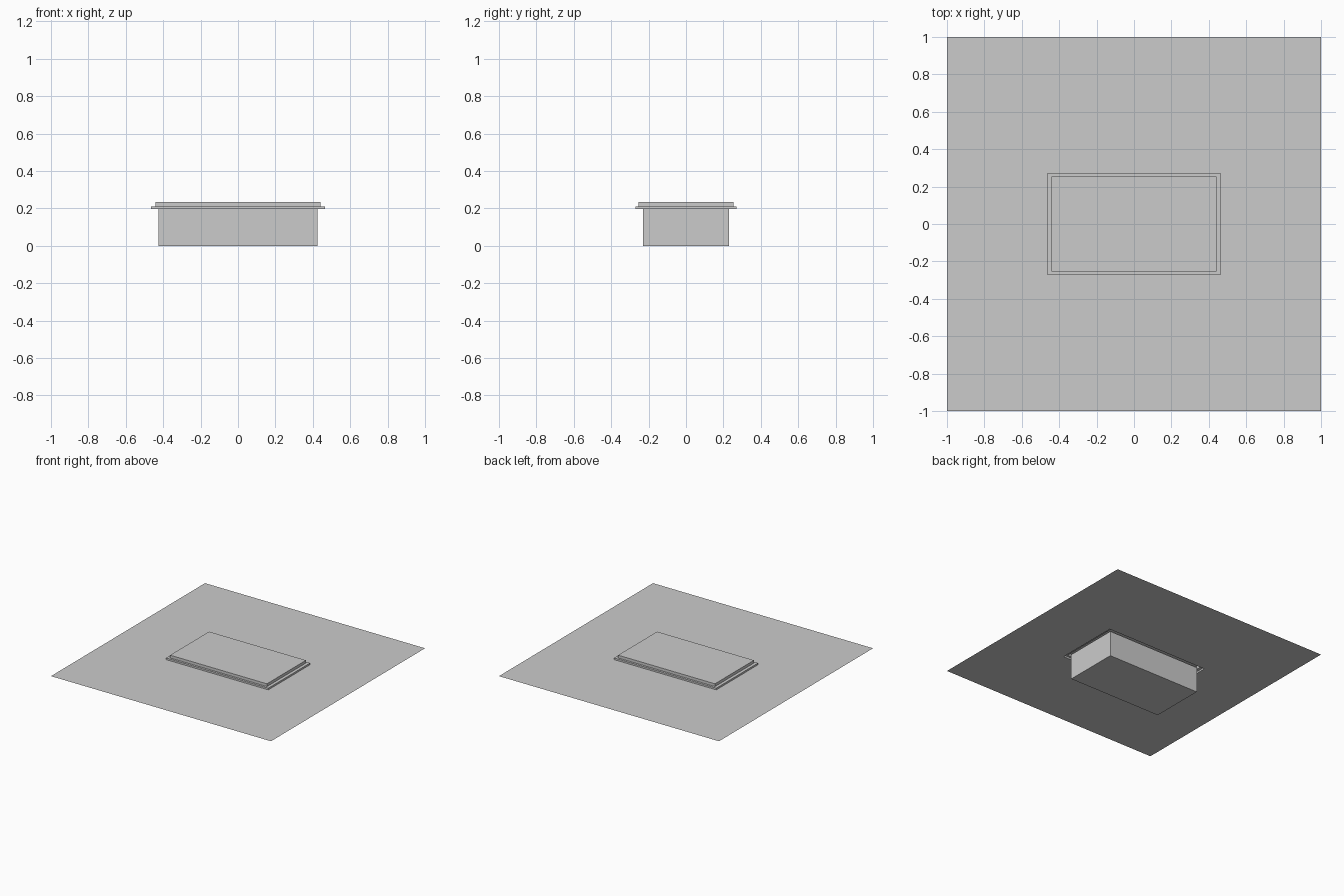
import bpy, bmesh

cube = bpy.data.objects.get("Cube")
if cube:
    bpy.data.objects.remove(cube, do_unlink=True)

GREY = (0.6, 0.6, 0.6, 1.0)
grey = bpy.data.materials.new("plain grey")
grey.use_nodes = True
grey.diffuse_color = GREY
grey.node_tree.nodes["Principled BSDF"].inputs["Base Color"].default_value = GREY

CORNERS = ((-1, -1), (1, -1), (1, 1), (-1, 1))


def stepped_shell(name, rings, cap_first=False, cap_last=False):
    """Join rectangular rings (half width, half depth, height) with flat walls."""
    bm = bmesh.new()
    loops = [[bm.verts.new((sx * w, sy * d, z)) for sx, sy in CORNERS]
             for w, d, z in rings]
    for a, b in zip(loops, loops[1:]):
        for i in range(4):
            j = (i + 1) % 4
            bm.faces.new((a[i], a[j], b[j], b[i]))
    if cap_first:
        bm.faces.new(loops[0][::-1])
    if cap_last:
        bm.faces.new(loops[-1])
    mesh = bpy.data.meshes.new(name)
    bm.to_mesh(mesh)
    bm.free()
    mesh.materials.append(grey)
    obj = bpy.data.objects.new(name, mesh)
    bpy.context.collection.objects.link(obj)
    return obj


SHEET_Z, RIM_Z, TOP_Z = 0.197, 0.211, 0.234
flange = (0.465, 0.27)
lid = (0.44, 0.253)
box = (0.425, 0.229)

# Thin surrounding sheet with an opening
stepped_shell("ground_sheet", [(1, 1, SHEET_Z), (*flange, SHEET_Z)])

# Hollow stepped rim around the opening
stepped_shell("flange", [(*flange, SHEET_Z), (*flange, RIM_Z), (*lid, RIM_Z)])

# Raised flat lid
stepped_shell("lid", [(*lid, RIM_Z), (*lid, TOP_Z)], cap_last=True)

# Box hanging below the sheet
stepped_shell("sunken_box", [(*box, 0), (*box, RIM_Z)], cap_first=True, cap_last=True)
